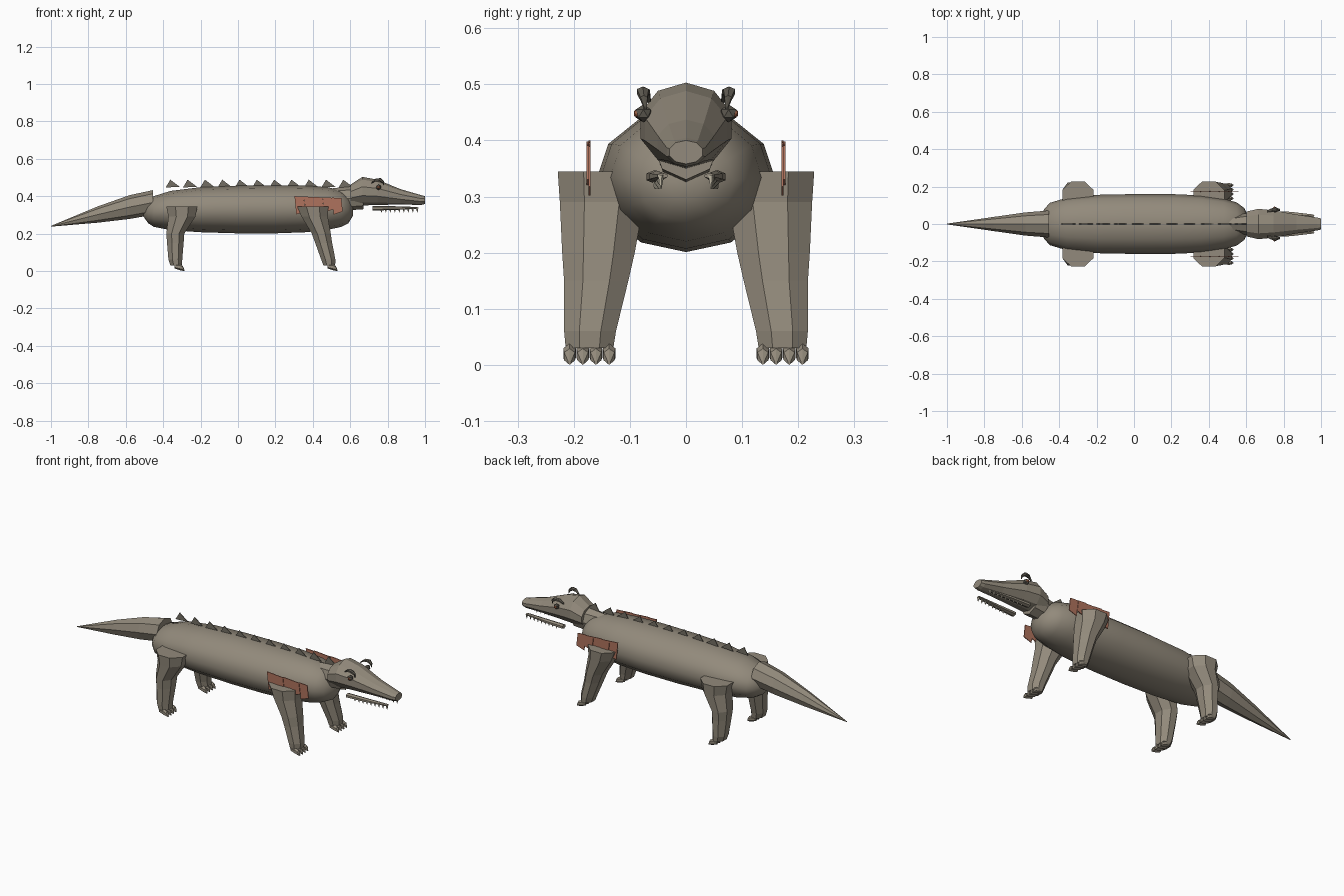
import bpy
import bmesh
import math
from mathutils import Vector, Matrix

cube = bpy.data.objects.get("Cube")
if cube:
    bpy.data.objects.remove(cube, do_unlink=True)


def material(name, rgb):
    m = bpy.data.materials.new(name)
    m.use_nodes = True
    col = (*rgb, 1)
    m.diffuse_color = col
    node = m.node_tree.nodes["Principled BSDF"]
    node.inputs["Base Color"].default_value = col
    node.inputs["Roughness"].default_value = 0.9
    return m


HIDE = material("grey brown hide", (0.29, 0.255, 0.2))
RIDGE = material("dark ridge", (0.17, 0.155, 0.125))
GILL = material("dusty red", (0.43, 0.17, 0.11))
TOOTH = material("ivory", (0.6, 0.55, 0.43))
EYE = material("rust eye", (0.42, 0.14, 0.07))
DARK = material("dark brow", (0.11, 0.1, 0.08))


def finish(bm, name, mat, smooth=None):
    bmesh.ops.recalc_face_normals(bm, faces=bm.faces)
    me = bpy.data.meshes.new(name)
    bm.to_mesh(me)
    bm.free()
    ob = bpy.data.objects.new(name, me)
    bpy.context.collection.objects.link(ob)
    me.materials.append(mat)
    if smooth:
        bpy.ops.object.select_all(action="DESELECT")
        ob.select_set(True)
        bpy.context.view_layer.objects.active = ob
        bpy.ops.object.shade_smooth_by_angle(angle=math.radians(smooth))
    return ob


def add_loft(bm, rings, sides, u, v, turn=0.0):
    """Skin a tube through rings of (centre, radius along u, radius along v)."""
    u, v = Vector(u), Vector(v)
    loops = []
    for c, ru, rv in rings:
        angles = [2 * math.pi * (i + turn) / sides for i in range(sides)]
        loops.append([bm.verts.new(Vector(c) + u * ru * math.sin(a) + v * rv * math.cos(a))
                      for a in angles])
    for a, b in zip(loops, loops[1:]):
        for i in range(sides):
            j = (i + 1) % sides
            bm.faces.new((a[i], a[j], b[j], b[i]))
    bm.faces.new(loops[0])
    bm.faces.new(loops[-1])


def along_x(name, stations, sides, mat=HIDE, smooth=None):
    """Stations are (x, bottom z, top z, half width)."""
    bm = bmesh.new()
    add_loft(bm, [((x, 0, (lo + hi) / 2), w, (hi - lo) / 2) for x, lo, hi, w in stations],
             sides, (0, 1, 0), (0, 0, 1))
    return finish(bm, name, mat, smooth)


def plate(bm, outline, y, thick):
    """Thin upright plate from (x, z) points."""
    a = [bm.verts.new((x, y - thick / 2, z)) for x, z in outline]
    b = [bm.verts.new((x, y + thick / 2, z)) for x, z in outline]
    n = len(a)
    bm.faces.new(a)
    bm.faces.new(b)
    for i in range(n):
        bm.faces.new((a[i], a[(i + 1) % n], b[(i + 1) % n], b[i]))


# Trunk, neck, tail and head
along_x("body", [(-0.505, 0.29, 0.33, 0.03), (-0.48, 0.255, 0.37, 0.08), (-0.45, 0.236, 0.4, 0.113),
                 (-0.36, 0.218, 0.428, 0.14), (-0.2, 0.207, 0.448, 0.156), (0, 0.201, 0.456, 0.16),
                 (0.2, 0.201, 0.458, 0.16), (0.36, 0.207, 0.456, 0.153), (0.48, 0.22, 0.448, 0.135),
                 (0.55, 0.235, 0.43, 0.115), (0.59, 0.255, 0.4, 0.085), (0.615, 0.295, 0.35, 0.03)],
        12, smooth=45)
along_x("neck", [(0.47, 0.34, 0.438, 0.03), (0.6, 0.325, 0.452, 0.058), (0.67, 0.33, 0.46, 0.06)], 8)
along_x("tail", [(-0.455, 0.3, 0.432, 0.072), (-0.58, 0.278, 0.405, 0.062),
                 (-0.75, 0.258, 0.345, 0.038), (-1, 0.237, 0.241, 0.002)], 8)
along_x("head", [(0.602, 0.352, 0.462, 0.07), (0.665, 0.35, 0.503, 0.085), (0.745, 0.353, 0.488, 0.077),
                 (0.87, 0.355, 0.437, 0.053), (0.98, 0.353, 0.405, 0.036), (1, 0.358, 0.4, 0.031)], 10)

# Ridge of upright triangular scutes down the back
bm = bmesh.new()
for i in range(11):
    x = -0.352 + i * 0.0925
    plate(bm, [(x - 0.035, 0.446), (x + 0.04, 0.45), (x - 0.01, 0.488)], 0, 0.004)
finish(bm, "back_scutes", RIDGE)

for side, s in (("near", -1), ("far", 1)):
    # Legs and toes: stations are (z, x offset, y, x radius, y radius)
    legs = {
        "hind_leg": (-0.30, [(0.345, 0, 0.15, 0.09, 0.085), (0.29, 0, 0.15, 0.078, 0.081),
                             (0.2, -0.035, 0.156, 0.052, 0.07), (0.15, -0.035, 0.16, 0.048, 0.062),
                             (0.06, -0.035, 0.171, 0.04, 0.05), (0.03, -0.03, 0.172, 0.034, 0.046)]),
        "fore_leg": (0.40, [(0.345, 0, 0.15, 0.09, 0.085), (0.29, 0.01, 0.15, 0.076, 0.081),
                            (0.2, 0.045, 0.156, 0.055, 0.07), (0.15, 0.058, 0.16, 0.049, 0.062),
                            (0.06, 0.083, 0.171, 0.041, 0.05), (0.03, 0.088, 0.172, 0.034, 0.046)]),
    }
    for name, (x0, stations) in legs.items():
        bm = bmesh.new()
        add_loft(bm, [((x0 + dx, s * y, z), rx, ry) for z, dx, y, rx, ry in stations],
                 8, (1, 0, 0), (0, 1, 0), 0.5)
        finish(bm, f"{name}_{side}", HIDE)
        bm = bmesh.new()
        ankle = x0 + stations[-1][1]
        for i in range(4):
            y = s * (0.137 + i * 0.0235)
            add_loft(bm, [((ankle - 0.01, y, 0.024), 0.009, 0.01), ((ankle + 0.018, y, 0.021), 0.013, 0.017),
                          ((ankle + 0.034, y, 0.015), 0.011, 0.014), ((ankle + 0.043, y, 0.004), 0.003, 0.004)],
                     6, (0, 1, 0), (0, 0, 1))
        finish(bm, f"{name}_toes_{side}", HIDE)

    # Overlapping gill plates beside the shoulder
    bm = bmesh.new()
    for i in range(5):
        x = 0.302 + i * 0.05
        drop = 0.012 * (i % 2)
        plate(bm, [(x, 0.4 - i * 0.002), (x + 0.05, 0.397 - i * 0.002),
                   (x + 0.058, 0.318 + drop), (x + 0.01, 0.302 + drop)],
              s * (0.172 + 0.003 * (i % 2)), 0.004)
    finish(bm, f"gill_plates_{side}", GILL)

    # Lower jaw bar with hanging teeth
    bm = bmesh.new()
    add_loft(bm, [((0.72, s * 0.056, 0.335), 0.017, 0.012), ((0.84, s * 0.052, 0.336), 0.015, 0.01),
                  ((0.96, s * 0.042, 0.337), 0.01, 0.005)], 6, (0, 1, 0), (0, 0, 1))
    finish(bm, f"jaw_bar_{side}", HIDE)
    bm = bmesh.new()
    for i in range(9):
        x = 0.765 + i * 0.024
        y = s * (0.056 - i * 0.0014)
        add_loft(bm, [((x, y, 0.338), 0.008, 0.006), ((x + 0.002, y, 0.313), 0.001, 0.001)],
                 5, (1, 0, 0), (0, 1, 0))
    finish(bm, f"teeth_{side}", TOOTH)

    # Eye in a dark socket under a hooked brow
    for name, y, r, mat in (("eye_socket", 0.076, 0.016, DARK), ("eye", 0.084, 0.01, EYE)):
        bm = bmesh.new()
        bmesh.ops.create_icosphere(bm, subdivisions=1, radius=r,
                                   matrix=Matrix.Translation((0.752, s * y, 0.448)))
        finish(bm, f"{name}_{side}", mat)
    bm = bmesh.new()
    add_loft(bm, [((0.715, s * 0.068, 0.472), 0.006, 0.006), ((0.735, s * 0.074, 0.486), 0.011, 0.01),
                  ((0.76, s * 0.077, 0.487), 0.012, 0.01), ((0.778, s * 0.075, 0.474), 0.007, 0.007),
                  ((0.779, s * 0.072, 0.458), 0.003, 0.003)], 6, (0, 1, 0), (0.4, 0, 0.9))
    finish(bm, f"brow_{side}", DARK)
